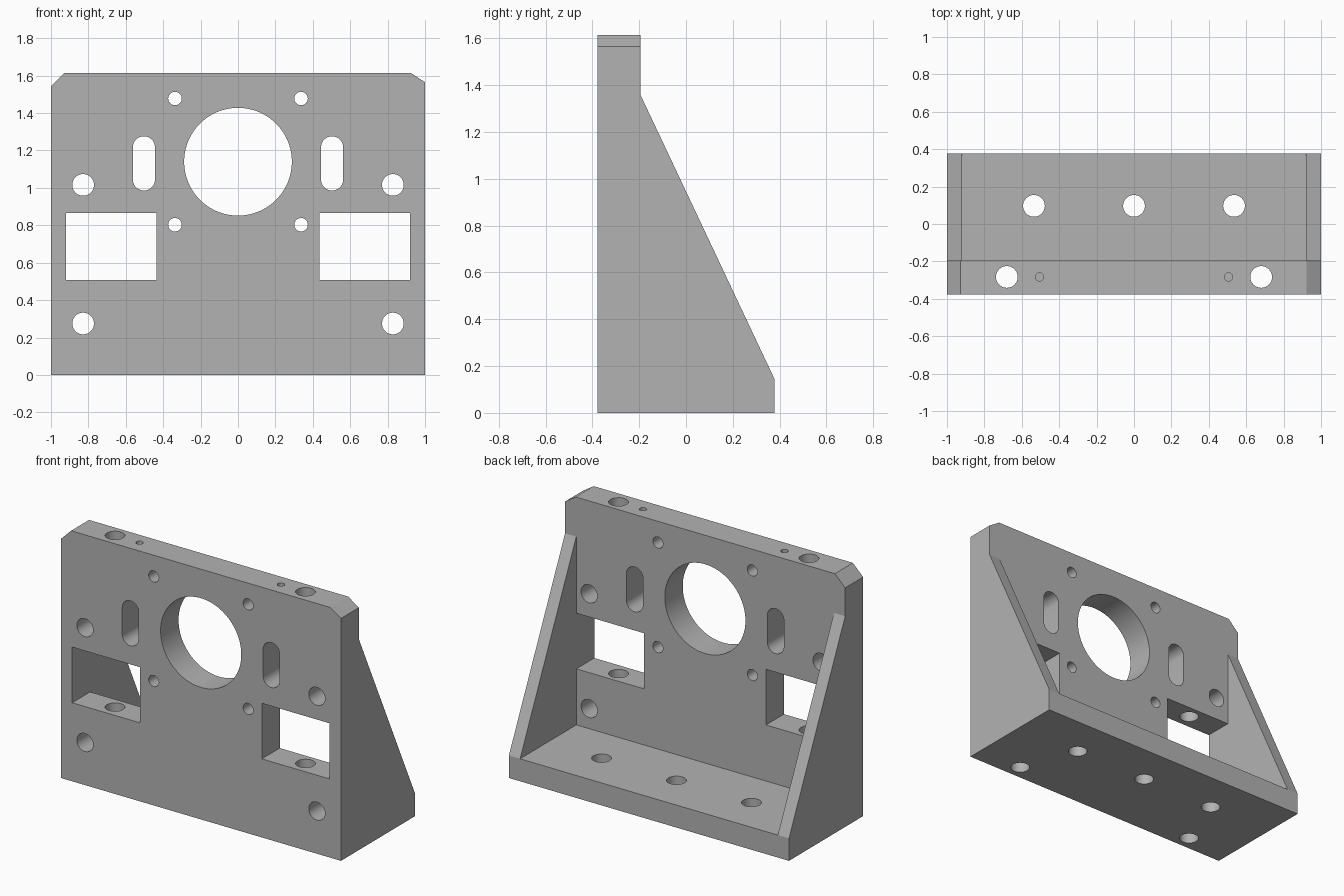
import bpy, bmesh, math
from mathutils import Vector

cube = bpy.data.objects.get("Cube")
if cube:
    bpy.data.objects.remove(cube, do_unlink=True)

HALF_W, FRONT, PLATE_BACK, BACK = 1.0, -0.378, -0.195, 0.378
TOP, FLOOR, WALL_TOP, INNER = 1.615, 0.145, 1.36, 0.92
MID_Y = -0.283

grey = bpy.data.materials.new("machined grey")
grey.use_nodes = True
colour = (0.45, 0.45, 0.45, 1)
grey.diffuse_color = colour
grey.node_tree.nodes["Principled BSDF"].inputs["Base Color"].default_value = colour


def prism(name, points, axis, lo, hi):
    """Extrude a 2D outline along an axis; the outline uses the other two axes in order."""
    def place(p, d):
        return Vector({"x": (d, p[0], p[1]), "y": (p[0], d, p[1]), "z": (p[0], p[1], d)}[axis])
    bm = bmesh.new()
    face = bm.faces.new([bm.verts.new(place(p, lo)) for p in points])
    out = bmesh.ops.extrude_face_region(bm, geom=[face])
    moved = [g for g in out["geom"] if isinstance(g, bmesh.types.BMVert)]
    bmesh.ops.translate(bm, verts=moved, vec=place((0, 0), hi - lo))
    bmesh.ops.recalc_face_normals(bm, faces=bm.faces)
    mesh = bpy.data.meshes.new(name)
    bm.to_mesh(mesh)
    bm.free()
    mesh.materials.append(grey)
    obj = bpy.data.objects.new(name, mesh)
    bpy.context.collection.objects.link(obj)
    return obj


def slot(u, v, r, half=0.0, n=64):
    """Round outline, stretched along its second axis when half is set."""
    pts = []
    for i in range(n):
        a = 2 * math.pi * (i + 0.5) / n
        s = math.sin(a)
        pts.append((u + r * math.cos(a), v + r * s + math.copysign(half, s)))
    return pts


def rect(u0, u1, v0, v1):
    return [(u0, v0), (u1, v0), (u1, v1), (u0, v1)]


def cut(body, points, axis, lo, hi):
    cutter = prism("cutter", points, axis, lo, hi)
    cutter.hide_render = True
    mod = body.modifiers.new("cut", "BOOLEAN")
    mod.operation, mod.solver, mod.object = "DIFFERENCE", "EXACT", cutter
    bpy.context.view_layer.objects.active = body
    bpy.ops.object.modifier_apply(modifier=mod.name)
    bpy.data.objects.remove(cutter, do_unlink=True)


# Solid bracket from its side profile
bracket = prism("motor_mount_bracket",
                [(FRONT, 0), (BACK, 0), (BACK, FLOOR), (PLATE_BACK, WALL_TOP),
                 (PLATE_BACK, TOP), (FRONT, TOP)], "x", -HALF_W, HALF_W)

# Hollow between the side walls, above the base
cut(bracket, rect(PLATE_BACK, 0.6, FLOOR, 1.8), "x", -INNER, INNER)

# Top corner chamfers, the left one shallower
for side, x, z in ((-1, 0.927, 1.543), (1, 0.923, 1.565)):
    dx, dz = HALF_W - x, TOP - z
    cut(bracket, [(side * (x - dx), TOP + dz), (side * (HALF_W + dx), z - dz),
                  (side * 1.3, TOP + 0.3)], "y", -0.6, 0.6)

# Central bore
cut(bracket, slot(0, 1.14, 0.288, n=96), "y", -0.5, 0)

# Openings through the plate, on both sides
for s in (-1, 1):
    cut(bracket, rect(*sorted((s * 0.435, s * (INNER - 0.0005))), 0.507, 0.866), "y", -0.5, 0)
    cut(bracket, slot(s * 0.503, 1.131, 0.059, 0.086), "y", -0.5, 0)
    for z in (1.478, 0.803):
        cut(bracket, slot(s * 0.337, z, 0.036), "y", -0.5, 0)
    for z in (1.016, 0.275):
        cut(bracket, slot(s * 0.828, z, 0.058), "y", -0.5, 0)
    # Vertical bolt holes through the plate and blind pin holes in its top
    cut(bracket, slot(s * 0.68, MID_Y, 0.058), "z", -0.2, 1.8)
    cut(bracket, slot(s * 0.505, MID_Y, 0.022), "z", 1.42, 1.8)

# Base bolt holes
for x in (-0.535, 0, 0.535):
    cut(bracket, slot(x, 0.097, 0.058), "z", -0.2, 0.4)

# Smooth hole walls, crisp edges
bpy.ops.object.select_all(action="DESELECT")
bracket.select_set(True)
bpy.context.view_layer.objects.active = bracket
bpy.ops.object.shade_smooth_by_angle(angle=math.radians(25))
